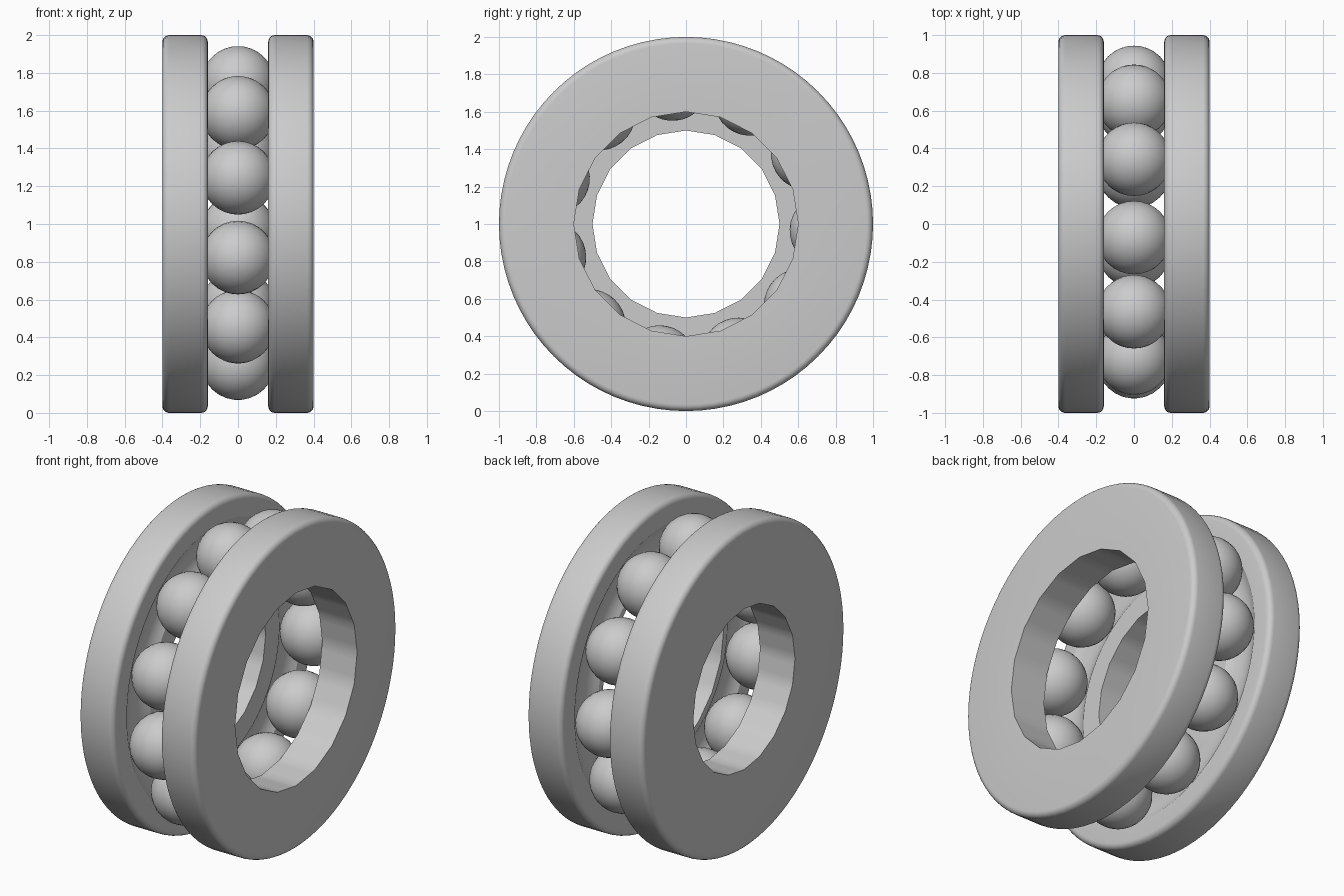
import bpy
import bmesh
from math import sin, cos, pi, radians, hypot, atan2, acos
from mathutils import Matrix, Vector

old = bpy.data.objects.get("Cube")
if old:
    bpy.data.objects.remove(old, do_unlink=True)

CENTRE = Vector((0, 0, 1))
FACE_IN, FACE_OUT = 0.16, 0.4      # ring thickness along the axle
TRACK, BALL, COUNT = 0.75, 0.195, 11
BEVEL = 0.035
SIDES, STEPS = 20, 80              # hole sides, outer segments

steel = bpy.data.materials.new("brushed_steel_grey")
steel.use_nodes = True
steel.diffuse_color = (0.6, 0.6, 0.6, 1)
steel.node_tree.nodes["Principled BSDF"].inputs["Base Color"].default_value = (0.6, 0.6, 0.6, 1)


def finish(bm, name):
    bmesh.ops.recalc_face_normals(bm, faces=bm.faces)
    mesh = bpy.data.meshes.new(name)
    bm.to_mesh(mesh)
    bm.free()
    mesh.materials.append(steel)
    obj = bpy.data.objects.new(name, mesh)
    obj.location = CENTRE
    bpy.context.collection.objects.link(obj)
    bpy.ops.object.select_all(action='DESELECT')
    obj.select_set(True)
    bpy.context.view_layer.objects.active = obj
    bpy.ops.object.shade_smooth_by_angle(angle=radians(30))


def arc(cx, cr, radius, start, end, n):
    return [(cx + radius * cos(start + (end - start) * i / n),
             cr + radius * sin(start + (end - start) * i / n)) for i in range(n + 1)]


def make_ring(name, side, hole):
    # Profile (axle position, radius) with ball groove and rounded rim
    groove = BALL + 0.002
    a = acos(FACE_IN / groove)
    pts = [(FACE_OUT, hole), (FACE_IN, hole)]
    pts += arc(0, TRACK, groove, -a, a, 8)
    pts += arc(FACE_IN + BEVEL, 1 - BEVEL, BEVEL, pi, pi / 2, 5)
    pts += arc(FACE_OUT - BEVEL, 1 - BEVEL, BEVEL, pi / 2, 0, 5)
    bm = bmesh.new()
    verts = [bm.verts.new((side * x, r, 0)) for x, r in pts]
    edges = [bm.edges.new((verts[i - 1], verts[i])) for i in range(len(verts))]
    bmesh.ops.spin(bm, geom=verts + edges, cent=(0, 0, 0), axis=(1, 0, 0),
                   angle=2 * pi, steps=STEPS, use_merge=True)
    bmesh.ops.remove_doubles(bm, verts=bm.verts, dist=0.0001)
    # Flatten the hole wall into a coarser polygon
    sector = 2 * pi / SIDES
    for v in bm.verts:
        r = hypot(v.co.y, v.co.z)
        if r < hole + 0.01:
            t = (atan2(v.co.z, v.co.y) + 2 * pi) % sector - sector / 2
            k = cos(sector / 2) / cos(t)
            v.co.y *= k
            v.co.z *= k
    finish(bm, name)


make_ring("left_race", 1, 0.6)
make_ring("right_race", -1, 0.5)

# Balls, each with its pole pointing away from the axle
for i in range(COUNT):
    angle = radians(-2.65) + 2 * pi * i / COUNT
    direction = Vector((0, cos(angle), sin(angle)))
    place = Matrix.Translation(direction * TRACK) @ Matrix.Rotation(angle - pi / 2, 4, 'X')
    ball = bmesh.new()
    bmesh.ops.create_uvsphere(ball, u_segments=32, v_segments=16, radius=BALL, matrix=place)
    finish(ball, f"ball_{i + 1}")
